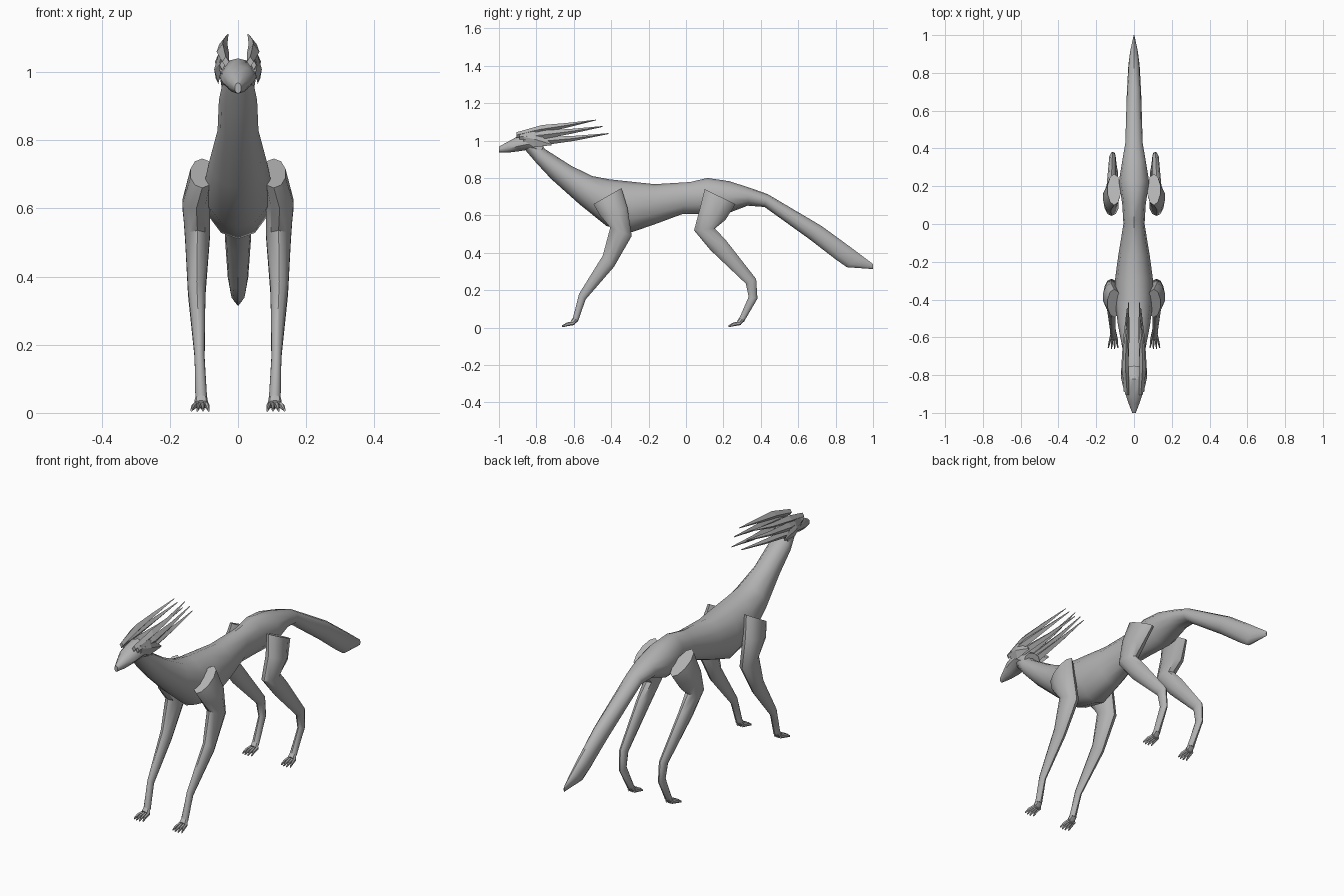
import bpy, bmesh, math
from mathutils import Vector

grey = bpy.data.materials.new("plain grey")
grey.diffuse_color = (0.45, 0.45, 0.45, 1)


def loft(name, rings, sides=12, mirror=False, smooth=True):
    """Skin rings given as (y1, z1, y2, z2, x centre, half width):
    two opposite points of an ellipse in the side plane, plus its width."""
    bm = bmesh.new()
    loops = []
    for y1, z1, y2, z2, xc, hw in rings:
        mid = Vector((xc, (y1 + y2) / 2, (z1 + z2) / 2))
        up = Vector((0, (y1 - y2) / 2, (z1 - z2) / 2))
        loop = []
        for i in range(sides):
            a = 2 * math.pi * i / sides
            loop.append(bm.verts.new(mid + up * math.cos(a) + Vector((hw * math.sin(a), 0, 0))))
        loops.append(loop)
    for a, b in zip(loops, loops[1:]):
        for i in range(sides):
            j = (i + 1) % sides
            bm.faces.new((a[i], a[j], b[j], b[i]))
    bm.faces.new(loops[0])
    bm.faces.new(loops[-1])
    bmesh.ops.recalc_face_normals(bm, faces=bm.faces)
    mesh = bpy.data.meshes.new(name)
    bm.to_mesh(mesh)
    bm.free()
    mesh.materials.append(grey)
    ob = bpy.data.objects.new(name, mesh)
    bpy.context.collection.objects.link(ob)
    if mirror:
        ob.modifiers.new("mirror", 'MIRROR').use_mirror_merge = False
    if smooth:
        bpy.ops.object.select_all(action='DESELECT')
        ob.select_set(True)
        bpy.context.view_layer.objects.active = ob
        bpy.ops.object.shade_smooth_by_angle(angle=math.radians(40))
    return ob


# Neck, trunk and tail in one skin
loft("body", [
    (-0.78, 0.99, -0.86, 0.95, 0, 0.045),
    (-0.755, 0.955, -0.80, 0.88, 0, 0.056),
    (-0.61, 0.863, -0.72, 0.794, 0, 0.060),
    (-0.50, 0.81, -0.57, 0.66, 0, 0.085),
    (-0.41, 0.793, -0.425, 0.543, 0, 0.10),
    (-0.29, 0.78, -0.29, 0.51, 0, 0.10),
    (-0.17, 0.767, -0.16, 0.555, 0, 0.083),
    (0.02, 0.778, -0.02, 0.607, 0, 0.056),
    (0.115, 0.80, 0.09, 0.607, 0, 0.062),
    (0.23, 0.783, 0.22, 0.61, 0, 0.08),
    (0.34, 0.748, 0.33, 0.652, 0, 0.062),
    (0.436, 0.714, 0.42, 0.645, 0, 0.046),
    (0.725, 0.543, 0.66, 0.473, 0, 0.038),
    (0.88, 0.43, 0.80, 0.365, 0, 0.030),
    (0.94, 0.385, 0.86, 0.323, 0, 0.022),
    (1.0, 0.34, 1.0, 0.313, 0, 0.002)])

# Pointed head
loft("head", [
    (-1.0, 0.968, -1.0, 0.937, 0, 0.010),
    (-0.95, 0.995, -0.95, 0.936, 0, 0.030),
    (-0.905, 1.02, -0.90, 0.942, 0, 0.047),
    (-0.82, 1.04, -0.85, 0.950, 0, 0.055),
    (-0.75, 0.99, -0.79, 0.915, 0, 0.048)], sides=10)

# Swept-back crest spikes: brow, widest point, middle, tip
spikes = {
    "upper_spike": [(-0.905, 1.045, -0.905, 1.015, 0.036, 0.010),
                    (-0.77, 1.083, -0.80, 1.035, 0.045, 0.018),
                    (-0.64, 1.094, -0.64, 1.068, 0.043, 0.012),
                    (-0.48, 1.112, -0.48, 1.108, 0.030, 0.002)],
    "middle_spike": [(-0.89, 1.035, -0.89, 1.005, 0.046, 0.008),
                     (-0.76, 1.055, -0.78, 1.005, 0.053, 0.015),
                     (-0.62, 1.062, -0.62, 1.035, 0.048, 0.011),
                     (-0.446, 1.078, -0.446, 1.073, 0.036, 0.002)],
    "lower_spike": [(-0.87, 1.02, -0.87, 0.99, 0.046, 0.008),
                    (-0.75, 1.02, -0.77, 0.974, 0.046, 0.016),
                    (-0.60, 1.025, -0.60, 0.998, 0.036, 0.012),
                    (-0.414, 1.04, -0.414, 1.035, 0.028, 0.002)],
    "cheek_spike": [(-0.87, 1.04, -0.87, 1.00, 0.050, 0.006),
                    (-0.81, 1.05, -0.81, 0.965, 0.058, 0.012),
                    (-0.72, 0.985, -0.72, 0.975, 0.062, 0.003)]}
for name, rings in spikes.items():
    loft(name, rings, sides=4, mirror=True, smooth=False)

# Legs: shoulder or hip cap down to the ankle
loft("front_leg", [
    (-0.495, 0.66, -0.345, 0.746, 0.105, 0.036),
    (-0.46, 0.60, -0.313, 0.64, 0.122, 0.043),
    (-0.405, 0.535, -0.29, 0.49, 0.119, 0.038),
    (-0.445, 0.385, -0.385, 0.325, 0.121, 0.027),
    (-0.572, 0.18, -0.537, 0.15, 0.113, 0.015),
    (-0.605, 0.05, -0.575, 0.04, 0.108, 0.018)], sides=10, mirror=True)
loft("rear_leg", [
    (0.10, 0.74, 0.265, 0.66, 0.105, 0.036),
    (0.075, 0.64, 0.21, 0.575, 0.122, 0.043),
    (0.043, 0.52, 0.155, 0.53, 0.119, 0.038),
    (0.13, 0.415, 0.215, 0.465, 0.121, 0.027),
    (0.32, 0.235, 0.375, 0.26, 0.114, 0.018),
    (0.335, 0.165, 0.382, 0.155, 0.112, 0.015),
    (0.285, 0.05, 0.315, 0.04, 0.108, 0.018)], sides=10, mirror=True)

# Paws with four splayed toes
for name, y in (("front", -0.59), ("rear", 0.30)):
    loft(name + "_paw", [
        (y - 0.015, 0.052, y + 0.016, 0.038, 0.108, 0.018),
        (y - 0.025, 0.037, y - 0.012, 0.012, 0.108, 0.021)], sides=8, mirror=True)
    for i in range(4):
        s = i - 1.5
        reach = 0.075 - 0.006 * abs(s)
        loft(f"{name}_toe_{i + 1}", [
            (y - 0.008, 0.035, y - 0.006, 0.014, 0.108 + 0.010 * s, 0.007),
            (y - 0.045, 0.028, y - 0.042, 0.008, 0.11 + 0.014 * s, 0.006),
            (y - reach, 0.013, y - reach, 0.003, 0.111 + 0.017 * s, 0.003)],
            sides=6, mirror=True)
